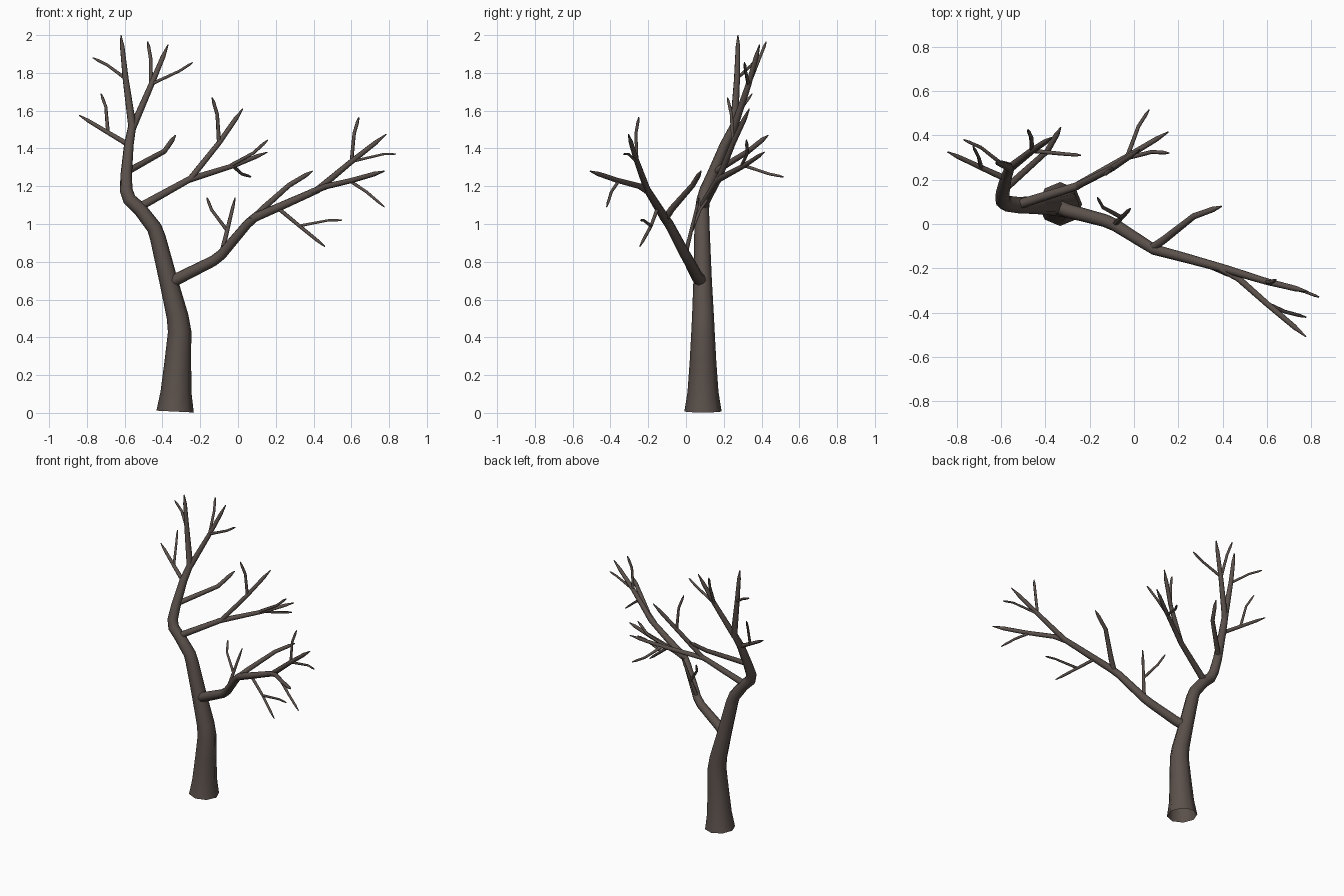
import bpy, bmesh, math
from mathutils import Vector

bark = bpy.data.materials.new("dark_brown_bark")
bark.diffuse_color = (0.105, 0.082, 0.071, 1)


def tube(name, pts, radii, sides, open_start=False):
    """Skin a path with rings that follow its direction."""
    P = [Vector(p) for p in pts]
    bm = bmesh.new()
    rings, u, last = [], None, None
    for i, p in enumerate(P):
        t = Vector((0, 0, 0))
        if i > 0:
            t += (p - P[i - 1]).normalized()
        if i < len(P) - 1:
            t += (P[i + 1] - p).normalized()
        t.normalize()
        if u is None:
            ref = Vector((1, 0, 0)) if abs(t.x) < 0.9 else Vector((0, 1, 0))
            u = ref - t * ref.dot(t)
        else:
            u = last.rotation_difference(t) @ u
        u.normalize()
        last = t
        v = t.cross(u)
        angles = [2 * math.pi * k / sides for k in range(sides)]
        rings.append([bm.verts.new(p + (u * math.cos(a) + v * math.sin(a)) * radii[i]) for a in angles])
    for a, b in zip(rings, rings[1:]):
        for k in range(sides):
            j = (k + 1) % sides
            bm.faces.new((a[k], a[j], b[j], b[k])).smooth = True
    if not open_start:
        bm.faces.new(rings[0][::-1])
    bm.faces.new(rings[-1])
    me = bpy.data.meshes.new(name)
    bm.to_mesh(me)
    bm.free()
    me.materials.append(bark)
    ob = bpy.data.objects.new(name, me)
    bpy.context.collection.objects.link(ob)


def branch(name, r0, r1, *pts):
    """Branch tapering evenly from r0 to r1, then to a short point."""
    r0, r1 = r0 * 1.1, r1 * 1.25
    P = [Vector(p) for p in pts]
    P.insert(-1, P[-2].lerp(P[-1], 0.7))
    d = [0]
    for a, b in zip(P, P[1:]):
        d.append(d[-1] + (b - a).length)
    radii = [r0 + (r1 - r0) * s / d[-2] for s in d[:-1]] + [0.003]
    tube(name, P, radii, 8 if r0 > 0.0135 else 6)


# trunk, flared and hollow at the foot
trunk = [
    (-0.333, 0.09, 0.007, 0.099), (-0.328, 0.09, 0.11, 0.082), (-0.318, 0.09, 0.28, 0.070),
    (-0.309, 0.09, 0.43, 0.062), (-0.320, 0.09, 0.51, 0.058), (-0.368, 0.088, 0.70, 0.049),
    (-0.425, 0.085, 0.93, 0.042), (-0.443, 0.085, 0.98, 0.040), (-0.520, 0.085, 1.08, 0.037),
    (-0.575, 0.092, 1.13, 0.036), (-0.592, 0.105, 1.18, 0.034), (-0.592, 0.14, 1.26, 0.031),
    (-0.578, 0.205, 1.42, 0.026), (-0.560, 0.255, 1.52, 0.022), (-0.595, 0.27, 1.77, 0.016),
    (-0.613, 0.275, 1.94, 0.012), (-0.62, 0.275, 2.0, 0.003)]
tube("trunk", [p[:3] for p in trunk], [p[3] for p in trunk], 8, open_start=True)

# long right limb and its offshoots
branch("right_limb", 0.030, 0.010, (-0.36, 0.085, 0.69), (-0.30, 0.06, 0.72), (-0.13, 0.015, 0.805),
       (-0.085, -0.005, 0.84), (0.05, -0.09, 1.00), (0.09, -0.115, 1.035), (0.24, -0.155, 1.10),
       (0.42, -0.205, 1.18), (0.60, -0.26, 1.33), (0.785, -0.305, 1.475))
branch("right_outer_fork", 0.015, 0.010, (0.39, -0.20, 1.17), (0.47, -0.245, 1.20),
       (0.60, -0.36, 1.23), (0.775, -0.508, 1.28))
branch("right_outer_fork_twig", 0.009, 0.006, (0.59, -0.355, 1.23), (0.68, -0.395, 1.17), (0.775, -0.42, 1.09))
branch("right_tip_twig_up", 0.009, 0.007, (0.60, -0.26, 1.325), (0.615, -0.265, 1.48), (0.64, -0.25, 1.565))
branch("right_tip_twig_side", 0.008, 0.005, (0.60, -0.26, 1.33), (0.77, -0.305, 1.37), (0.835, -0.33, 1.37))
branch("right_rear_branch", 0.017, 0.010, (0.07, -0.115, 1.02), (0.13, -0.075, 1.08),
       (0.27, 0.035, 1.205), (0.395, 0.08, 1.28))
branch("right_low_branch", 0.010, 0.007, (0.21, -0.15, 1.085), (0.325, -0.185, 0.99), (0.46, -0.245, 0.88))
branch("right_low_twig", 0.008, 0.005, (0.325, -0.185, 0.99), (0.48, -0.225, 1.02), (0.55, -0.24, 1.02))
branch("inner_sprout", 0.012, 0.007, (-0.085, 0.0, 0.85), (-0.055, 0.03, 0.975), (-0.015, 0.07, 1.14))
branch("inner_sprout_twig", 0.009, 0.006, (-0.057, 0.03, 0.965), (-0.14, 0.075, 1.075), (-0.165, 0.12, 1.14))

# middle limb
branch("middle_limb", 0.021, 0.009, (-0.53, 0.085, 1.085), (-0.26, 0.17, 1.235),
       (-0.02, 0.31, 1.31), (0.155, 0.415, 1.38))
branch("middle_twig_side", 0.009, 0.007, (-0.04, 0.295, 1.31), (0.08, 0.325, 1.375), (0.158, 0.32, 1.445))
branch("middle_twig_rear", 0.009, 0.006, (-0.03, 0.305, 1.31), (0.02, 0.44, 1.265), (0.068, 0.515, 1.25))
branch("middle_riser", 0.015, 0.010, (-0.26, 0.17, 1.23), (-0.10, 0.25, 1.43), (0.025, 0.335, 1.61))
branch("middle_riser_twig", 0.010, 0.007, (-0.10, 0.25, 1.42), (-0.11, 0.24, 1.58), (-0.137, 0.22, 1.67))

# upper stub branch and left branch
branch("upper_branch", 0.016, 0.010, (-0.59, 0.15, 1.275), (-0.39, 0.33, 1.385), (-0.33, 0.435, 1.47))
branch("left_branch", 0.013, 0.008, (-0.58, 0.205, 1.42), (-0.69, 0.255, 1.485), (-0.84, 0.325, 1.575))
branch("left_branch_twig", 0.009, 0.006, (-0.688, 0.255, 1.48), (-0.70, 0.30, 1.62), (-0.725, 0.35, 1.69))

# crown
branch("crown_fork", 0.018, 0.010, (-0.562, 0.25, 1.50), (-0.46, 0.33, 1.735), (-0.37, 0.39, 1.95))
branch("crown_fork_twig_up", 0.010, 0.007, (-0.46, 0.33, 1.73), (-0.463, 0.39, 1.88), (-0.478, 0.425, 1.965))
branch("crown_fork_twig_side", 0.009, 0.006, (-0.46, 0.33, 1.74), (-0.31, 0.315, 1.81), (-0.24, 0.31, 1.855))
branch("crown_twig_left", 0.009, 0.006, (-0.595, 0.27, 1.77), (-0.69, 0.345, 1.84), (-0.768, 0.38, 1.88))
